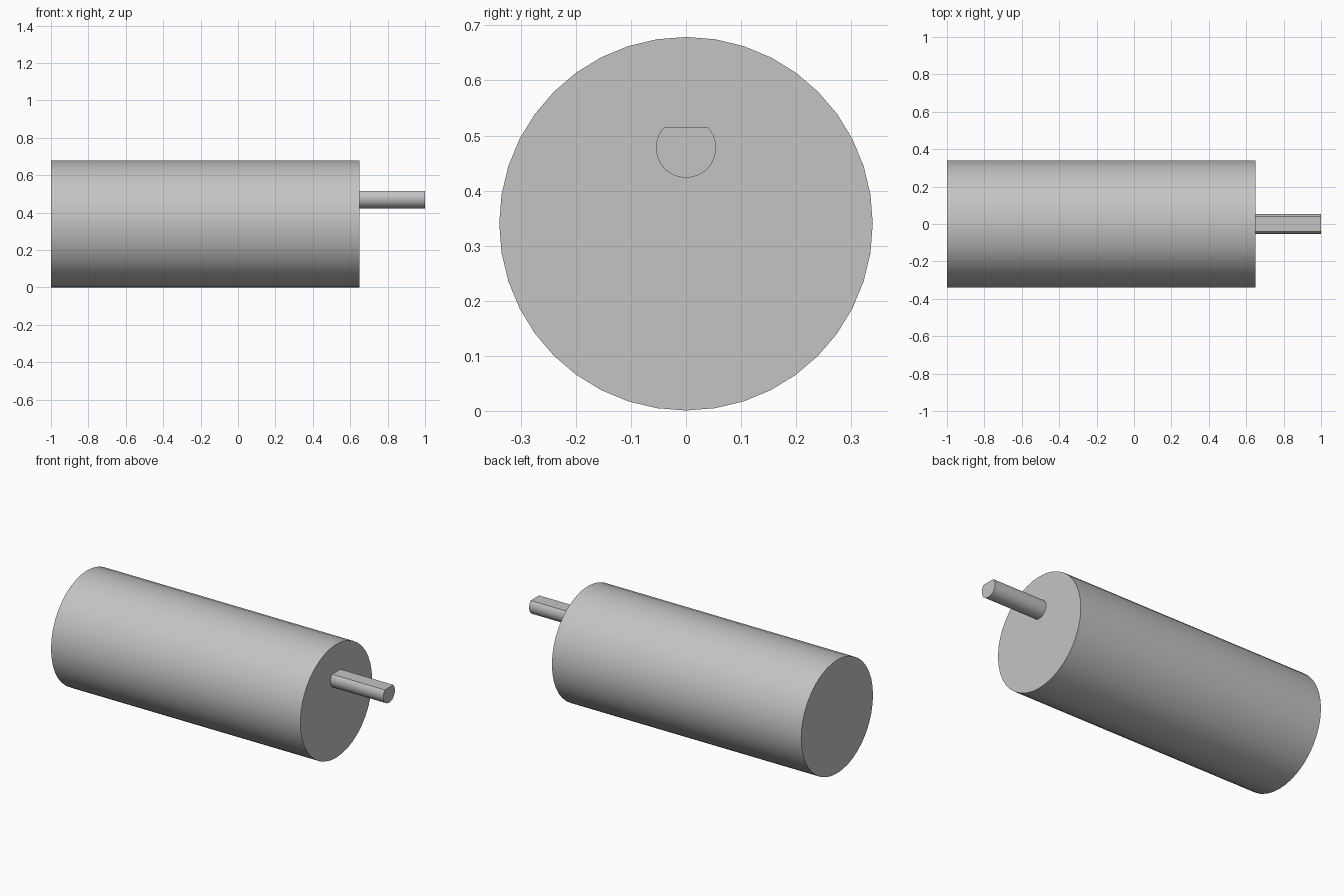
import bpy
import math

cube = bpy.data.objects.get("Cube")
if cube:
    bpy.data.objects.remove(cube, do_unlink=True)

grey = bpy.data.materials.new("light grey metal")
grey.use_nodes = True
grey.diffuse_color = (0.55, 0.55, 0.55, 1)
grey.node_tree.nodes["Principled BSDF"].inputs["Base Color"].default_value = (0.55, 0.55, 0.55, 1)


def extrude_x(name, profile, x0, x1):
    """Closed prism along x from a (y, z) profile, with smooth sides and flat ends."""
    n = len(profile)
    verts = [(x, y, z) for x in (x0, x1) for y, z in profile]
    faces = [(i, (i + 1) % n, n + (i + 1) % n, n + i) for i in range(n)]
    faces += [tuple(reversed(range(n))), tuple(range(n, 2 * n))]
    mesh = bpy.data.meshes.new(name)
    mesh.from_pydata(verts, [], faces)
    mesh.materials.append(grey)
    obj = bpy.data.objects.new(name, mesh)
    bpy.context.collection.objects.link(obj)
    bpy.ops.object.select_all(action="DESELECT")
    obj.select_set(True)
    bpy.context.view_layer.objects.active = obj
    bpy.ops.object.shade_smooth_by_angle(angle=math.radians(30))
    return obj


def arc(radius, cz, start, sweep, steps, closed=False):
    """Counter-clockwise arc of (y, z) points."""
    count = steps if closed else steps + 1
    return [(radius * math.cos(start + sweep * i / steps),
             cz + radius * math.sin(start + sweep * i / steps)) for i in range(count)]


# Motor housing
R = 0.339
extrude_x("motor_housing", arc(R, R + 0.001, 0, math.tau, 40, True), -1, 0.65)

# Output shaft, off centre, with a flat on top
r, flat = 0.0545, 0.037
a = math.asin(flat / r)
extrude_x("flatted_shaft", arc(r, 0.478, math.pi - a, math.pi + 2 * a, 32), 0.65, 1)
